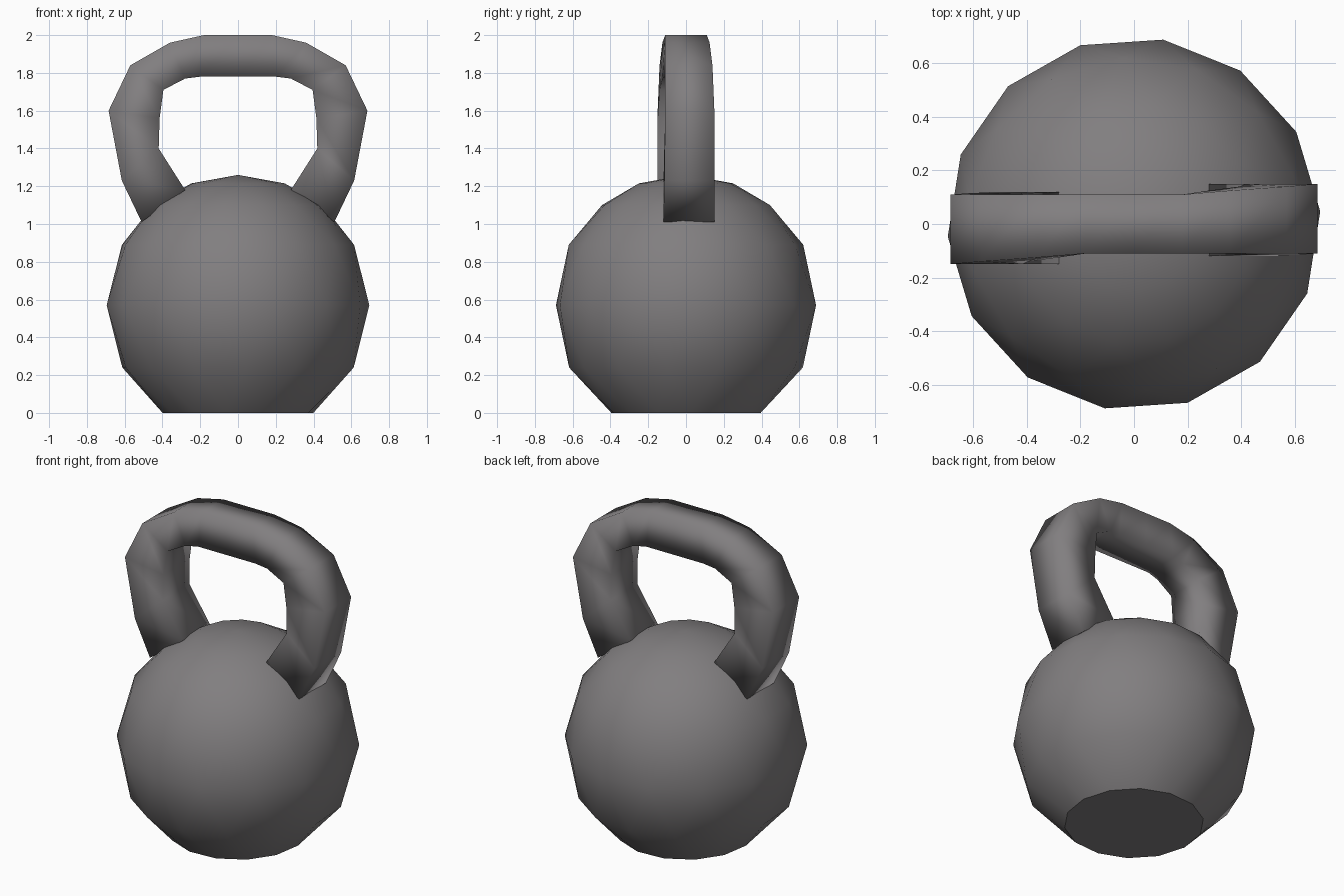
import bpy, bmesh, math

if "Cube" in bpy.data.objects:
    bpy.data.objects.remove(bpy.data.objects["Cube"])

# Dark cast-iron grey
iron = bpy.data.materials.new("dark_iron")
iron.diffuse_color = (0.22, 0.21, 0.215, 1)
iron.use_nodes = True
iron.node_tree.nodes["Principled BSDF"].inputs["Base Color"].default_value = iron.diffuse_color


def finish(name, bm, angle):
    bmesh.ops.recalc_face_normals(bm, faces=bm.faces[:])
    mesh = bpy.data.meshes.new(name)
    bm.to_mesh(mesh)
    bm.free()
    mesh.materials.append(iron)
    obj = bpy.data.objects.new(name, mesh)
    bpy.context.collection.objects.link(obj)
    bpy.ops.object.select_all(action='DESELECT')
    obj.select_set(True)
    bpy.context.view_layer.objects.active = obj
    bpy.ops.object.shade_smooth_by_angle(angle=math.radians(angle))
    return obj


# Ball weight: faceted rings, each turned half a step, with a flat base
SIDES = 14
RINGS = [(0.0, 0.40), (0.24, 0.62), (0.57, 0.697), (0.89, 0.622),
         (1.10, 0.45), (1.215, 0.25)]
bm = bmesh.new()
rings = []
for k, (z, r) in enumerate(RINGS):
    ring = []
    for i in range(SIDES):
        a = 2 * math.pi * (i + 0.5 * (k % 2) - 0.35) / SIDES + math.pi / 2
        ring.append(bm.verts.new((r * math.cos(a), r * math.sin(a), z)))
    rings.append(ring)
for k in range(len(rings) - 1):
    low, high = rings[k], rings[k + 1]
    for i in range(SIDES):
        j = (i + 1) % SIDES
        if k % 2 == 0:
            bm.faces.new((low[i], low[j], high[i]))
            bm.faces.new((low[j], high[j], high[i]))
        else:
            bm.faces.new((low[i], high[j], high[i]))
            bm.faces.new((low[i], low[j], high[j]))
top = bm.verts.new((0, 0, 1.26))
for i in range(SIDES):
    bm.faces.new((rings[-1][i], rings[-1][(i + 1) % SIDES], top))
bm.faces.new(rings[0])
finish("ball_weight", bm, 40)

# Handle: four-sided bar swept from the middle of the grip to one foot
# (outer x, outer z, inner x, inner z, near depth, far depth)
HALF = [(0.18, 2.00, 0.20, 1.78, 0.11, 0.11),
        (0.36, 1.96, 0.28, 1.77, 0.11, 0.125),
        (0.57, 1.84, 0.395, 1.71, 0.11, 0.14),
        (0.685, 1.60, 0.415, 1.56, 0.11, 0.15),
        (0.615, 1.23, 0.42, 1.40, 0.115, 0.15),
        (0.51, 1.01, 0.28, 1.18, 0.12, 0.15)]
# The other half is the same bar turned half way round the vertical axis
left = [(-a, b, -c, d, f, e) for a, b, c, d, e, f in reversed(HALF)]
stations = left + [(0, 2.0, 0, 1.78, 0.11, 0.11)] + HALF
bm = bmesh.new()
loops = []
for ox, oz, ix, iz, near, far in stations:
    loops.append([bm.verts.new(p) for p in
                  ((ox, -near, oz), (ox, far, oz), (ix, far, iz), (ix, -near, iz))])
for a, b in zip(loops, loops[1:]):
    for i in range(4):
        j = (i + 1) % 4
        bm.faces.new((a[i], a[j], b[j], b[i]))
bm.faces.new(loops[0])
bm.faces.new(loops[-1])
finish("handle", bm, 100)
